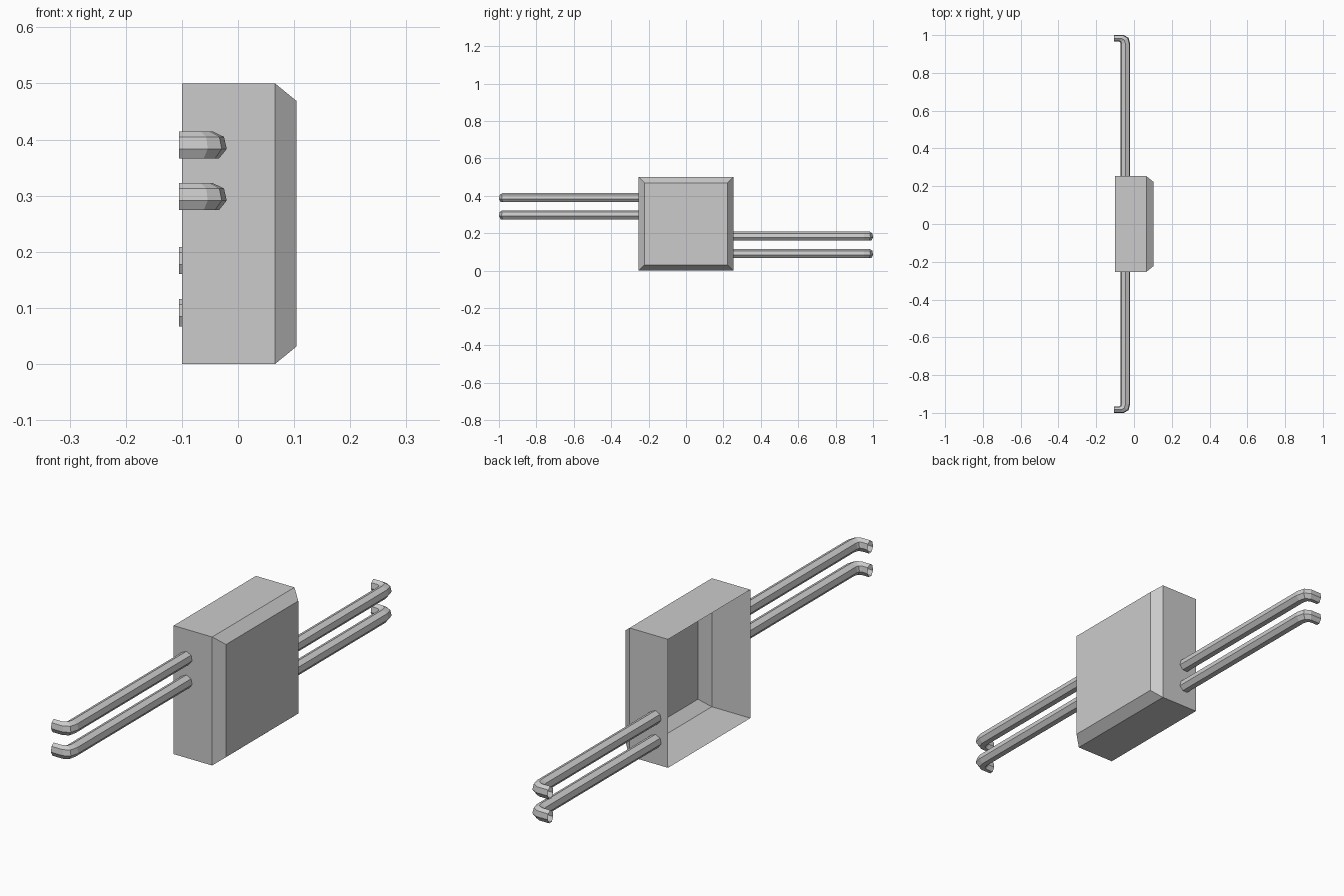
import bpy, bmesh, math

if "Cube" in bpy.data.objects:
    bpy.data.objects.remove(bpy.data.objects["Cube"])


def loft(name, rings, cap_end=False):
    """Skin a list of closed rings into one flat-shaded open shell."""
    bm = bmesh.new()
    loops = [[bm.verts.new(p) for p in ring] for ring in rings]
    n = len(loops[0])
    for a, b in zip(loops, loops[1:]):
        for i in range(n):
            j = (i + 1) % n
            bm.faces.new((a[i], a[j], b[j], b[i]))
    if cap_end:
        bm.faces.new(loops[-1])
    bmesh.ops.recalc_face_normals(bm, faces=bm.faces)
    mesh = bpy.data.meshes.new(name)
    bm.to_mesh(mesh)
    bm.free()
    obj = bpy.data.objects.new(name, mesh)
    bpy.context.collection.objects.link(obj)
    return obj


def rectangle(x, half_y, z0, z1):
    return [(x, -half_y, z0), (x, half_y, z0), (x, half_y, z1), (x, -half_y, z1)]


# Housing: thin shell, open at the back, chamfered around the face
loft("housing", [rectangle(-0.10, 0.253, 0.0, 0.5),
                 rectangle(0.066, 0.253, 0.0, 0.5),
                 rectangle(0.104, 0.222, 0.031, 0.469)], cap_end=True)

# Prong path: (inner x, inner y, outer x, outer y) of each seven-sided section
SECTIONS = [(-0.0705, 0.253, -0.020, 0.253),
            (-0.0705, 0.953, -0.020, 0.953),
            (-0.073, 0.962, -0.029, 0.986),
            (-0.080, 0.966, -0.054, 1.0),
            (-0.105, 0.966, -0.105, 1.0)]
SIDES, RADIUS = 7, 0.0255


def prong(name, side, z):
    rings = []
    for xi, yi, xo, yo in SECTIONS:
        ring = []
        for k in range(SIDES):
            a = math.pi / 2 + math.tau * k / SIDES
            # position across the section, 0 = inner bend, 1 = outer bend
            t = 0.5 + 0.5 * math.cos(a) / math.cos(math.pi / 14)
            ring.append((xi + (xo - xi) * t,
                         side * (yi + (yo - yi) * t),
                         z + RADIUS * math.sin(a)))
        rings.append(ring)
    return loft(name, rings)


# Two upper prongs on the front side, two lower prongs on the rear side
for side, label, heights in ((-1, "front", (0.389, 0.297)),
                             (1, "rear", (0.183, 0.090))):
    for level, z in zip(("upper", "lower"), heights):
        prong(f"{label}_{level}_prong", side, z)
